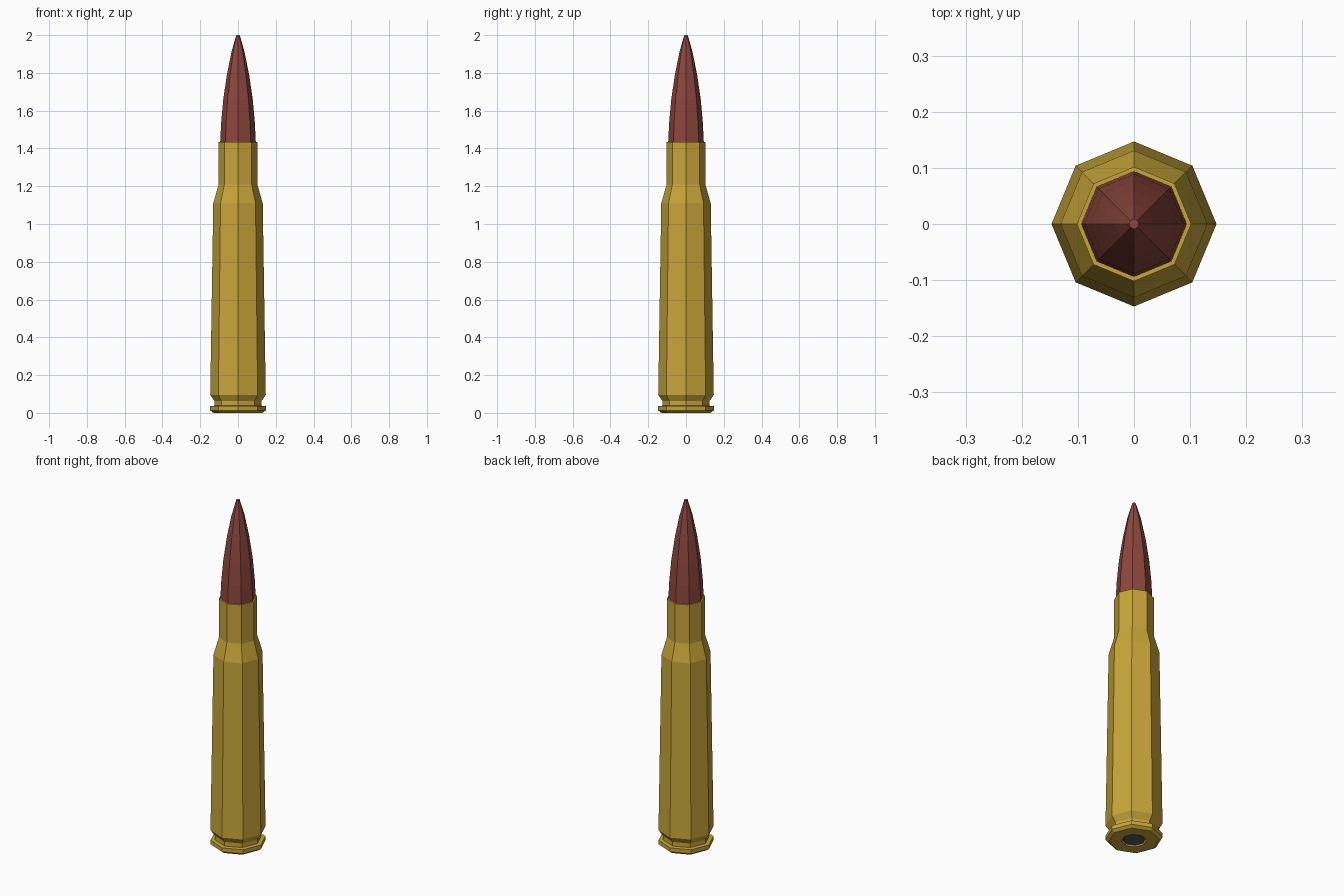
import bpy, bmesh, math

if "Cube" in bpy.data.objects:
    bpy.data.objects.remove(bpy.data.objects["Cube"])

SIDES = 8


def material(name, rgb):
    m = bpy.data.materials.new(name)
    m.diffuse_color = (*rgb, 1)
    m.use_nodes = True
    m.node_tree.nodes["Principled BSDF"].inputs["Base Color"].default_value = m.diffuse_color
    return m


def lathe(name, profile, mat):
    """Spin an (radius, z) profile about z; cap each end."""
    bm = bmesh.new()
    rings = []
    for r, z in profile:
        rings.append([bm.verts.new((r * math.cos(2 * math.pi * i / SIDES),
                                    r * math.sin(2 * math.pi * i / SIDES), z))
                      for i in range(SIDES)])
    for a, b in zip(rings, rings[1:]):
        for i in range(SIDES):
            j = (i + 1) % SIDES
            bm.faces.new((a[i], a[j], b[j], b[i]))
    bm.faces.new(rings[0][::-1])
    bm.faces.new(rings[-1])
    bmesh.ops.recalc_face_normals(bm, faces=bm.faces)
    me = bpy.data.meshes.new(name)
    bm.to_mesh(me)
    bm.free()
    me.materials.append(mat)
    ob = bpy.data.objects.new(name, me)
    bpy.context.collection.objects.link(ob)
    return ob


brass = material("brass", (0.58, 0.38, 0.04))
copper = material("copper", (0.26, 0.062, 0.045))
steel = material("dark_steel", (0.085, 0.09, 0.11))

# Case: primer pocket, rim, extractor groove, tapered body, shoulder, neck, mouth
lathe("case", [(0.062, 0.012), (0.064, 0.0), (0.13, 0.0), (0.147, 0.013),
               (0.147, 0.036), (0.124, 0.038), (0.124, 0.062), (0.147, 0.095),
               (0.131, 1.11), (0.102, 1.21), (0.102, 1.435), (0.094, 1.435),
               (0.094, 1.42)], brass)

# Bullet: curved ogive with a small flat tip
lathe("bullet", [(0.094, 1.42), (0.094, 1.44), (0.089, 1.54), (0.078, 1.66),
                 (0.059, 1.79), (0.035, 1.91), (0.009, 2.0)], copper)

# Primer set slightly into the base
lathe("primer", [(0.056, 0.004), (0.06, 0.008), (0.06, 0.014)], steel)
